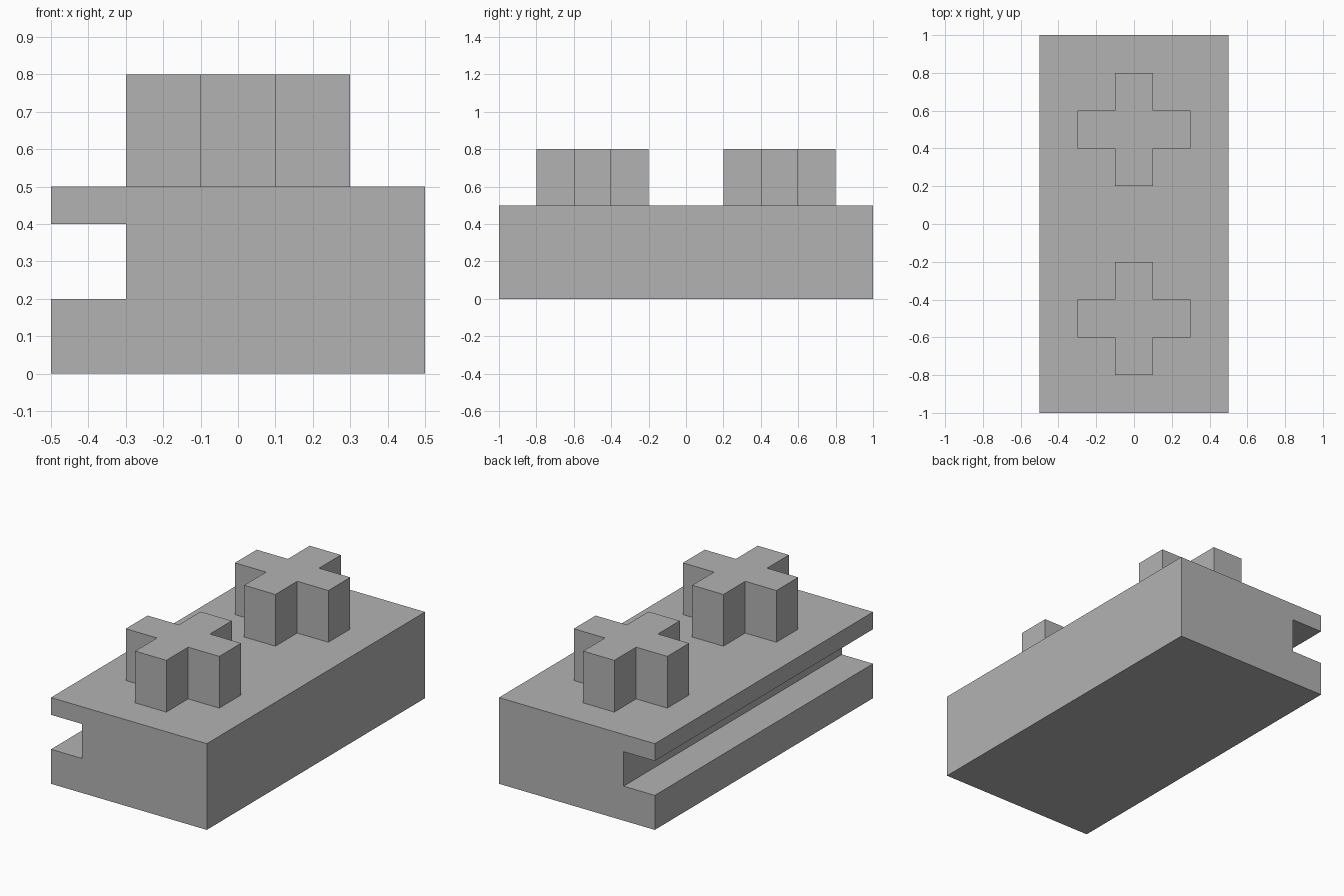
import bpy
import bmesh
from mathutils import Vector

cube = bpy.data.objects.get("Cube")
if cube:
    bpy.data.objects.remove(cube, do_unlink=True)

# Single flat grey
grey = bpy.data.materials.new("plain grey")
grey.use_nodes = True
colour = (0.45, 0.45, 0.45, 1)
grey.diffuse_color = colour
grey.node_tree.nodes["Principled BSDF"].inputs["Base Color"].default_value = colour


def extrude_profile(name, points, direction, location=(0, 0, 0)):
    """Fill a closed outline and extrude it into a solid."""
    bm = bmesh.new()
    face = bm.faces.new([bm.verts.new(p) for p in points])
    result = bmesh.ops.extrude_face_region(bm, geom=[face], use_keep_orig=True)
    moved = [g for g in result["geom"] if isinstance(g, bmesh.types.BMVert)]
    bmesh.ops.translate(bm, verts=moved, vec=Vector(direction))
    bmesh.ops.recalc_face_normals(bm, faces=bm.faces)
    mesh = bpy.data.meshes.new(name)
    bm.to_mesh(mesh)
    bm.free()
    mesh.materials.append(grey)
    obj = bpy.data.objects.new(name, mesh)
    obj.location = location
    bpy.context.collection.objects.link(obj)
    return obj


# Base block with a slot along its right side
section = [(-0.5, 0), (0.5, 0), (0.5, 0.5), (-0.5, 0.5),
           (-0.5, 0.4), (-0.3, 0.4), (-0.3, 0.2), (-0.5, 0.2)]
extrude_profile("slotted_base", [(x, -1, z) for x, z in section], (0, 2, 0))

# Two cross-shaped pegs: one arm outline turned through four quarters
arm, half = 0.3, 0.1
cross = []
x_axis, y_axis = Vector((1, 0, 0)), Vector((0, 1, 0))
for quarter in range(4):
    cross += [x_axis * arm - y_axis * half,
              x_axis * arm + y_axis * half,
              x_axis * half + y_axis * half]
    x_axis, y_axis = y_axis, -x_axis

for name, y in (("front_cross_peg", -0.5), ("back_cross_peg", 0.5)):
    extrude_profile(name, cross, (0, 0, 0.3), (0, y, 0.5))
